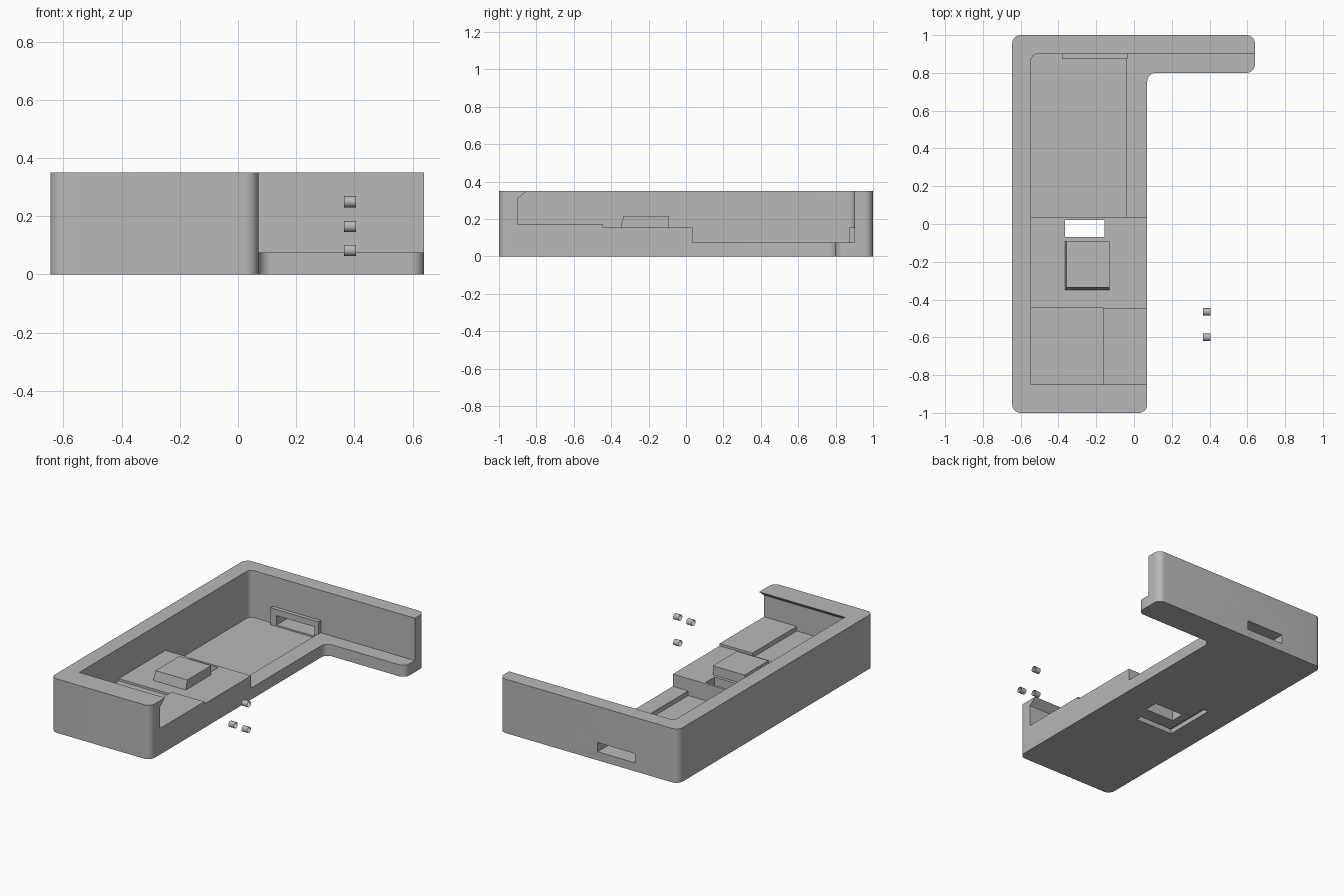
import bpy, bmesh, math
from mathutils import Matrix, Vector

if "Cube" in bpy.data.objects:
    bpy.data.objects.remove(bpy.data.objects["Cube"], do_unlink=True)

grey = bpy.data.materials.new("matte grey")
grey.use_nodes = True
grey.diffuse_color = (0.48, 0.48, 0.48, 1)
grey.node_tree.nodes["Principled BSDF"].inputs["Base Color"].default_value = (0.48, 0.48, 0.48, 1)


def finish(bm, name):
    bmesh.ops.recalc_face_normals(bm, faces=bm.faces)
    mesh = bpy.data.meshes.new(name)
    bm.to_mesh(mesh)
    bm.free()
    mesh.materials.append(grey)
    obj = bpy.data.objects.new(name, mesh)
    bpy.context.collection.objects.link(obj)
    return obj


def prism(name, points, direction, rounded=()):
    """Extrude a polygon; round the upright edges at the (x, y, radius) corners."""
    bm = bmesh.new()
    face = bm.faces.new([bm.verts.new(p) for p in points])
    moved = bmesh.ops.extrude_face_region(bm, geom=[face])["geom"]
    bmesh.ops.translate(bm, vec=direction,
                        verts=[v for v in moved if isinstance(v, bmesh.types.BMVert)])
    for x, y, radius in rounded:
        edges = [e for e in bm.edges
                 if all(abs(v.co.x - x) + abs(v.co.y - y) < 0.001 for v in e.verts)]
        bmesh.ops.bevel(bm, geom=edges, offset=radius, segments=8, profile=0.5,
                        affect='EDGES')
    return finish(bm, name)


def box(name, x, y, z, rounded=()):
    corners = [(x[0], y[0], z[0]), (x[1], y[0], z[0]), (x[1], y[1], z[0]), (x[0], y[1], z[0])]
    return prism(name, corners, (0, 0, z[1] - z[0]), rounded)


def select(obj):
    bpy.ops.object.select_all(action='DESELECT')
    obj.select_set(True)
    bpy.context.view_layer.objects.active = obj


def cut(target, cutter):
    cutter.hide_render = True
    mod = target.modifiers.new("cut", 'BOOLEAN')
    mod.operation = 'DIFFERENCE'
    mod.solver = 'EXACT'
    mod.object = cutter
    select(target)
    bpy.ops.object.modifier_apply(modifier=mod.name)


def smooth(obj):
    select(obj)
    bpy.ops.object.shade_smooth_by_angle(angle=math.radians(30))


# L-shaped case with rounded upright corners
left, right, arm, arm_y = -0.645, 0.07, 0.64, 0.8
outline = [(left, -1), (right, -1), (right, arm_y), (arm, arm_y), (arm, 1), (left, 1)]
case = prism("case", [(x, y, 0) for x, y in outline], (0, 0, 0.35),
             [(x, y, 0.045) for x, y in outline])

# stepped cavity, open to one side, with an overhanging lip at the front
inner, back = -0.545, 0.9
profile = [(-0.9, 0.17), (-0.9, 0.31), (-0.85, 0.35), (-0.85, 0.5), (back, 0.5),
           (back, 0.075), (0.035, 0.075), (0.035, 0.155), (-0.445, 0.155), (-0.445, 0.17)]
corner = [(inner, back, 0.035)]
cutters = [
    prism("cavity_cutter", [(inner, y, z) for y, z in profile], (2, 0, 0), corner),
    box("front_pocket_cutter", (inner, -0.165), (-0.9, -0.445), (0.14, 0.25)),
    box("rear_pocket_cutter", (inner, -0.04), (0.035, back), (0.045, 0.25), corner),
    box("window_cutter", (-0.365, -0.155), (-0.07, 0.02), (-0.1, 0.3)),
    # shallow grooves under the base
    box("cross_groove_cutter", (-0.46, -0.19), (-0.2, -0.16), (-0.1, 0.03)),
    box("long_groove_cutter", (-0.46, -0.42), (-0.18, 0.15), (-0.1, 0.03)),
]
for cutter in cutters:
    cut(case, cutter)

# port frame on the back wall, and the slot through both
port_frame = box("port_frame", (-0.38, -0.035), (0.875, 0.905), (0.045, 0.155))
slot = box("slot_cutter", (-0.335, -0.065), (0.8, 1.1), (0.055, 0.115))
for part in (case, port_frame):
    cut(part, slot)
for cutter in cutters + [slot]:
    bpy.data.objects.remove(cutter, do_unlink=True)
smooth(case)

# raised block with two leaning sides
block = box("raised_block", (-0.365, -0.13), (-0.35, -0.09), (0.15, 0.215))
for v in block.data.vertices:
    if v.co.z > 0.2:
        if v.co.y < -0.3:
            v.co.y += 0.015
        if v.co.x < -0.3:
            v.co.x += 0.007

# three loose open tubes lying along x
for i, (y, z) in enumerate([(-0.465, 0.25), (-0.6, 0.165), (-0.465, 0.083)]):
    bm = bmesh.new()
    bmesh.ops.create_cone(bm, cap_ends=False, segments=24, radius1=0.019, radius2=0.019,
                          depth=0.04, matrix=Matrix.Translation(Vector((0.385, y, z)))
                          @ Matrix.Rotation(math.pi / 2, 4, 'Y'))
    smooth(finish(bm, f"tube_{i + 1}"))
